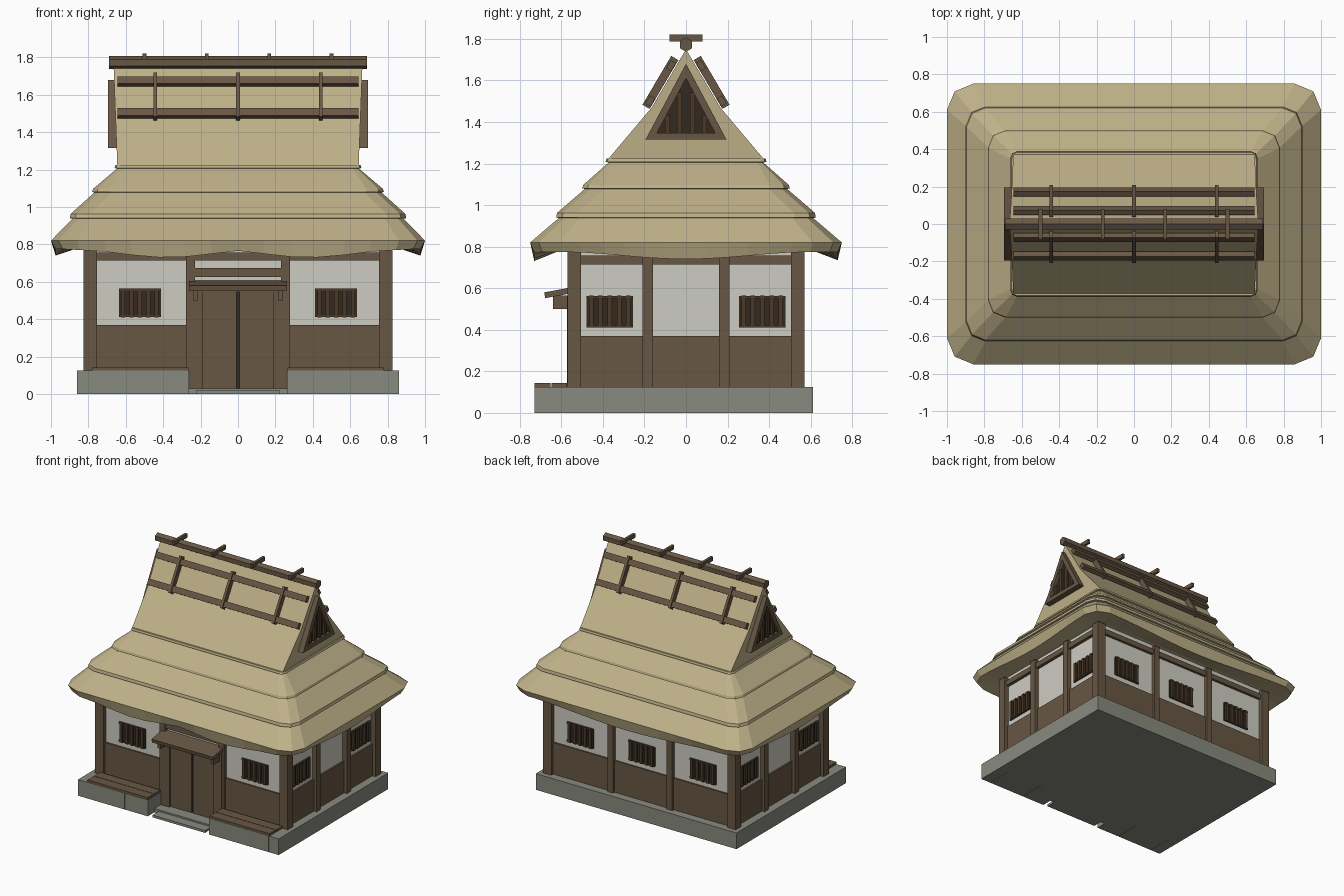
import bpy, bmesh, math
from mathutils import Vector, Matrix

if "Cube" in bpy.data.objects:
    bpy.data.objects.remove(bpy.data.objects["Cube"])


def material(name, r, g, b):
    m = bpy.data.materials.new(name)
    lin = [((c / 255 + 0.055) / 1.055) ** 2.4 for c in (r, g, b)]
    m.diffuse_color = (*lin, 1)
    m.use_nodes = True
    m.node_tree.nodes["Principled BSDF"].inputs["Base Color"].default_value = m.diffuse_color
    return m


THATCH = material("straw thatch", 190, 176, 136)
WOOD = material("brown timber", 104, 87, 68)
DARK = material("dark lattice wood", 74, 58, 42)
VOID = material("dark opening", 52, 41, 31)
PLASTER = material("pale plaster", 206, 204, 194)
STONE = material("grey stone", 136, 138, 126)


def finish(name, bm, mat):
    bmesh.ops.recalc_face_normals(bm, faces=bm.faces)
    me = bpy.data.meshes.new(name)
    bm.to_mesh(me)
    bm.free()
    me.materials.append(mat)
    ob = bpy.data.objects.new(name, me)
    bpy.context.collection.objects.link(ob)
    return ob


def box(name, x, y, z, mat):
    """Box from (min, max) ranges."""
    bm = bmesh.new()
    bmesh.ops.create_cube(bm, size=1)
    for v in bm.verts:
        v.co = [a + (c + 0.5) * (b - a) for c, (a, b) in zip(v.co, (x, y, z))]
    return finish(name, bm, mat)


def beam(name, p, q, w, h, mat, up=(0, 0, 1)):
    """Bar from p to q, w wide and h thick along the up direction."""
    p, q = Vector(p), Vector(q)
    d = (q - p).normalized()
    side = d.cross(Vector(up)).normalized()
    rot = Matrix((d, side, side.cross(d))).transposed()
    bm = bmesh.new()
    bmesh.ops.create_cube(bm, size=1)
    for v in bm.verts:
        v.co = (p + q) / 2 + rot @ Vector((v.co.x * (q - p).length, v.co.y * w, v.co.z * h))
    return finish(name, bm, mat)


def ring(hx, hy, r, n=12):
    """Rounded rectangle with two-segment corners and divided edges."""
    pts = []
    for i, (sx, sy) in enumerate(((1, 1), (-1, 1), (-1, -1), (1, -1))):
        for k in range(3):
            a = math.pi / 2 * (i + k / 2)
            pts.append(Vector((sx * (hx - r) + r * math.cos(a), sy * (hy - r) + r * math.sin(a))))
    out = []
    for i, p in enumerate(pts):
        q = pts[(i + 1) % len(pts)]
        m = n if i % 3 == 2 else 1
        out += [p.lerp(q, k / m) for k in range(m)]
    return out


def eave_drop(p):
    """Sag of the eave edge: one dip per side, two at the front around the door."""
    if abs(p.y) > 0.725:
        t = min(1, abs(p.x) / 0.86)
        if p.y < 0:
            return 0.04 * math.sin(math.pi * min(1, (t + 0.12) / 1.12)) ** 2 + 0.005
        return 0.04 * math.cos(math.pi * t / 2) ** 2
    if abs(p.x) > 0.97:
        return 0.035 * math.cos(math.pi * min(1, abs(p.y) / 0.62) / 2) ** 2
    return 0


# Stepped thatch skirt: lofted rings of (half x, half y, z, corner radius)
LEVELS = [(0.80, 0.56, 0.80, 0.04), (0.975, 0.73, 0.775, 0.13), (1.0, 0.75, 0.82, 0.14),
          (0.885, 0.612, 0.938, 0.10), (0.90, 0.625, 0.94, 0.10), (0.895, 0.62, 0.963, 0.10),
          (0.767, 0.487, 1.078, 0.09), (0.78, 0.50, 1.08, 0.09), (0.775, 0.495, 1.097, 0.09),
          (0.647, 0.372, 1.205, 0.03), (0.66, 0.387, 1.208, 0.03), (0.655, 0.383, 1.225, 0.03)]
bm = bmesh.new()
loops = []
for i, (hx, hy, z, r) in enumerate(LEVELS):
    loops.append([bm.verts.new((p.x, p.y, z - (eave_drop(p) if i == 1 else 0)))
                  for p in ring(hx, hy, r)])
for a, b in zip(loops, loops[1:]):
    for k in range(len(a)):
        j = (k + 1) % len(a)
        bm.faces.new((a[k], a[j], b[j], b[k]))
bm.faces.new(loops[0])
bm.faces.new(loops[-1])
finish("thatch_skirt", bm, THATCH)

# Upper gabled thatch with slightly hollow slopes
bm = bmesh.new()
profile = [(-0.38, 1.215), (-0.165, 1.47), (0, 1.75), (0.165, 1.47), (0.38, 1.215)]
ends = [[bm.verts.new((s * (0.645 + 0.02 * (z - 1.215) / 0.535), y, z)) for y, z in profile]
        for s in (-1, 1)]
for k in range(5):
    j = (k + 1) % 5
    bm.faces.new((ends[0][k], ends[0][j], ends[1][j], ends[1][k]))
for e in ends:
    bm.faces.new(e)
finish("thatch_gable", bm, THATCH)

# Ridge log and cross pegs
bm = bmesh.new()
bmesh.ops.create_cone(bm, cap_ends=True, segments=6, radius1=0.034, radius2=0.034, depth=1.38,
                      matrix=Matrix.Translation((0, 0, 1.772)) @ Matrix.Rotation(math.pi / 2, 4, 'Y')
                      @ Matrix.Rotation(math.pi / 6, 4, 'Z'))
finish("ridge_log", bm, WOOD)
for x in (-0.5, -0.167, 0.167, 0.5):
    box("ridge_peg", (x - 0.01, x + 0.01), (-0.08, 0.08), (1.788, 1.82), WOOD)

# Poles tied on both roof slopes
for s in (-1, 1):
    n = (0, s * 0.86, 0.51)

    def on_slope(x, z, off):
        return (x, s * ((1.75 - z) * 0.589 + off * 0.86), z + off * 0.51)
    for z in (1.49, 1.66):
        beam("roof_pole", on_slope(-0.645, z, 0.022), on_slope(0.645, z, 0.022), 0.045, 0.03, WOOD, n)
    for x in (-0.443, 0, 0.443):
        beam("roof_tie", on_slope(x, 1.46, 0.025), on_slope(x, 1.695, 0.025), 0.02, 0.04, WOOD, n)

# Gable vents: triangular frame, dark opening and slats
for s in (-1, 1):
    bm = bmesh.new()
    outer = [(-0.195, 1.315), (0.195, 1.315), (0, 1.68)]
    inner = [(-0.14, 1.347), (0.14, 1.347), (0, 1.61)]
    v = [[bm.verts.new((s * x, y, z)) for y, z in tri]
         for tri, x in ((outer, 0.64), (outer, 0.695), (inner, 0.695), (inner, 0.64))]
    for a in range(4):
        for k in range(3):
            j = (k + 1) % 3
            b = (a + 1) % 4
            bm.faces.new((v[a][k], v[a][j], v[b][j], v[b][k]))
    finish("vent_frame", bm, WOOD)
    bm = bmesh.new()
    tri = [bm.verts.new((s * 0.67, y, z)) for y, z in inner]
    bm.faces.new(tri if s > 0 else tri[::-1])
    vent = finish("vent_opening", bm, VOID)
    for y in (-0.09, -0.032, 0.032, 0.09):
        box("vent_slat", sorted((s * 0.66, s * 0.685)), (y - 0.012, y + 0.012),
            (1.345, 1.60 - abs(y) * 1.85), DARK)

# Stone base with a notch and steps at the door
box("base_main", (-0.86, 0.86), (-0.52, 0.61), (0, 0.125), STONE)
for s in (-1, 1):
    for a, b in ((0.262, 0.459), (0.461, 0.774), (0.776, 0.86)):
        box("base_front_block", sorted((s * a, s * b)), (-0.73, -0.515), (0, 0.125), STONE)
    # Two plank benches beside the door
    for y in (-0.728, -0.648):
        box("bench_plank", sorted((s * 0.265, s * 0.78)), (y, y + 0.076), (0.125, 0.143), WOOD)
box("step_upper", (-0.262, 0.262), (-0.65, -0.51), (0, 0.03), STONE)
box("step_lower", (-0.225, 0.225), (-0.725, -0.64), (0, 0.018), STONE)

# Walls: plaster core, boarded lower part, top plate
box("plaster_walls", (-0.785, 0.785), (-0.535, 0.535), (0.12, 0.80), PLASTER)
box("lower_boards", (-0.797, 0.797), (-0.547, 0.547), (0.12, 0.37), WOOD)
for s in (-1, 1):
    box("top_beam_long", (-0.78, 0.78), sorted((s * 0.52, s * 0.555)), (0.715, 0.757), WOOD)
    box("top_beam_side", sorted((s * 0.77, s * 0.81)), (-0.53, 0.53), (0.715, 0.757), WOOD)
    # Corner and intermediate posts
    for t in (-1, 1):
        box("corner_post", sorted((s * 0.755, s * 0.825)), sorted((t * 0.505, t * 0.57)), (0.12, 0.785), WOOD)
        box("side_post", sorted((s * 0.77, s * 0.82)), sorted((t * 0.16, t * 0.21)), (0.12, 0.785), WOOD)
        box("long_wall_post", sorted((s * 0.23, s * 0.277)), sorted((t * 0.52, t * 0.565)), (0.12, 0.785), WOOD)


def window(c, tangent, normal):
    """Barred window centred at c on a wall."""
    c, t, n = Vector(c), Vector(tangent), Vector(normal)
    beam("window_opening", c - t * 0.112, c + t * 0.112, 0.008, 0.145, VOID)
    for k in range(5):
        p = c + t * (-0.09 + 0.045 * k) + n * 0.01
        beam("window_bar", p - Vector((0, 0, 0.077)), p + Vector((0, 0, 0.077)), 0.022, 0.016, DARK, n)
    for z in (-0.07, 0.07):
        p = c + n * 0.006 + Vector((0, 0, z))
        beam("window_rail", p - t * 0.112, p + t * 0.112, 0.012, 0.012, DARK)


for s in (-1, 1):
    window((s * 0.525, -0.538, 0.487), (1, 0, 0), (0, -1, 0))
    window((s * 0.525, 0.538, 0.487), (1, 0, 0), (0, 1, 0))
    for y in (-0.367, 0.367):
        window((s * 0.788, y, 0.487), (0, 1, 0), (s, 0, 0))
window((0, 0.538, 0.487), (1, 0, 0), (0, 1, 0))

# Double door with jambs, transoms and canopy
box("door_gap", (-0.19, 0.19), (-0.548, -0.515), (0.03, 0.56), VOID)
for s in (-1, 1):
    box("door_leaf", sorted((s * 0.007, s * 0.186)), (-0.558, -0.53), (0.03, 0.545), WOOD)
    box("door_jamb", sorted((s * 0.188, s * 0.26)), (-0.572, -0.515), (0.03, 0.56), WOOD)
    box("canopy_bracket", sorted((s * 0.215, s * 0.24)), (-0.64, -0.56), (0.50, 0.565), WOOD)
box("door_header", (-0.235, 0.235), (-0.565, -0.53), (0.545, 0.60), WOOD)
box("transom_low", (-0.235, 0.235), (-0.56, -0.53), (0.625, 0.675), WOOD)
box("transom_high", (-0.235, 0.235), (-0.56, -0.53), (0.715, 0.757), WOOD)
beam("door_canopy", (0, -0.68, 0.566), (0, -0.54, 0.592), 0.525, 0.028, WOOD)
